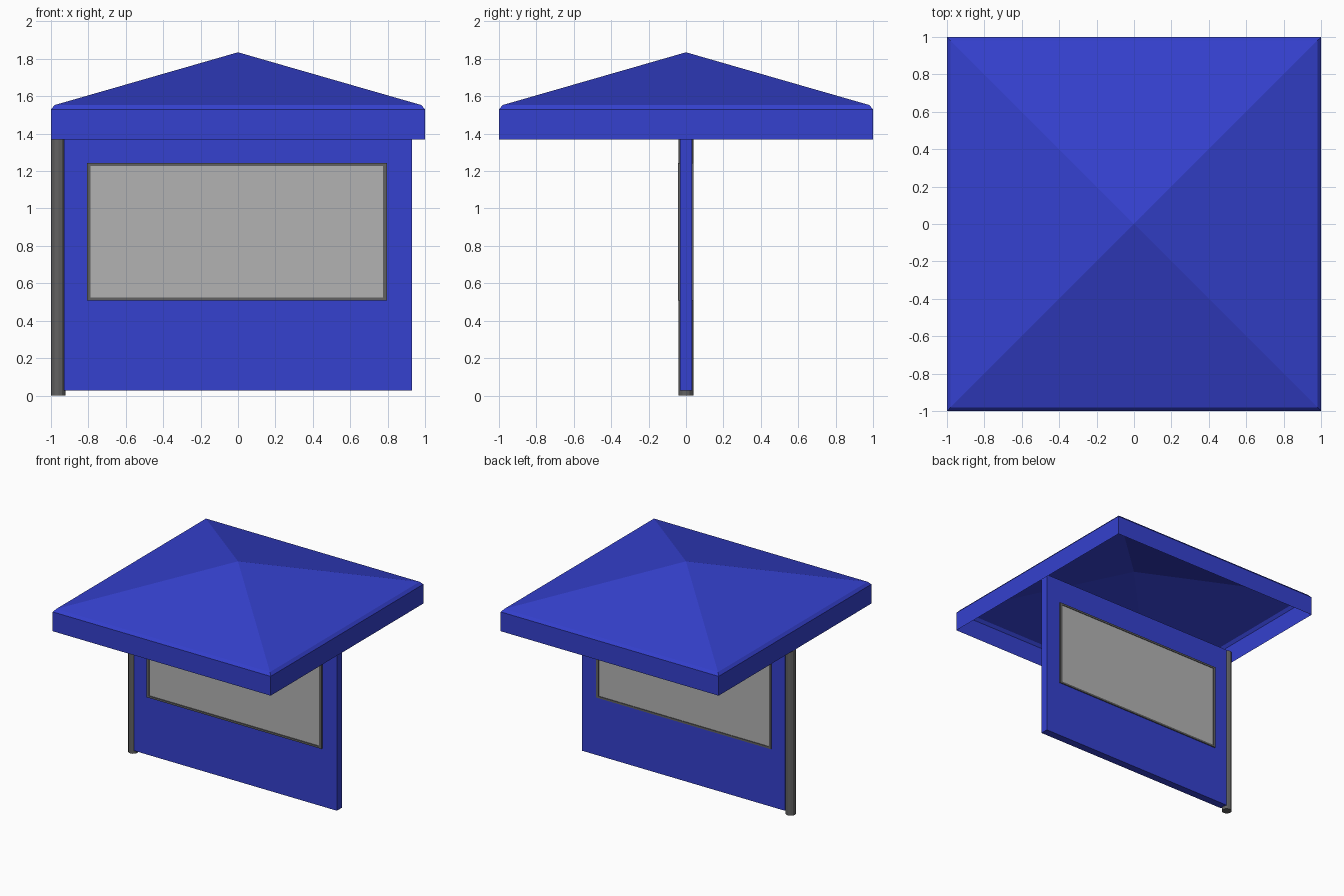
import bpy, bmesh, math

if "Cube" in bpy.data.objects:
    bpy.data.objects.remove(bpy.data.objects["Cube"])

def material(name, rgb):
    m = bpy.data.materials.new(name)
    m.diffuse_color = (*rgb, 1)
    m.use_nodes = True
    m.node_tree.nodes["Principled BSDF"].inputs["Base Color"].default_value = m.diffuse_color
    return m

BLUE = material("blue_paint", (0.035, 0.052, 0.62))
DARK = material("dark_metal", (0.12, 0.12, 0.12))
PALE = material("pale_panel", (0.45, 0.45, 0.45))

def finish(name, bm, mat):
    bmesh.ops.recalc_face_normals(bm, faces=bm.faces)
    me = bpy.data.meshes.new(name)
    bm.to_mesh(me)
    bm.free()
    me.materials.append(mat)
    ob = bpy.data.objects.new(name, me)
    bpy.context.collection.objects.link(ob)
    return ob

def box(name, x0, x1, y0, y1, z0, z1, mat):
    bm = bmesh.new()
    bmesh.ops.create_cube(bm, size=1)
    bmesh.ops.scale(bm, vec=(x1 - x0, y1 - y0, z1 - z0), verts=bm.verts)
    bmesh.ops.translate(bm, vec=((x0 + x1) / 2, (y0 + y1) / 2, (z0 + z1) / 2), verts=bm.verts)
    return finish(name, bm, mat)

def bridge(bm, a, b):
    for i in range(4):
        j = (i + 1) % 4
        bm.faces.new((a[i], a[j], b[j], b[i]))

# Roof: thin open shell with a vertical valance, small bevel and pyramid top
bm = bmesh.new()
rings = [[bm.verts.new((sx * r, sy * r, z)) for sx, sy in ((-1, -1), (1, -1), (1, 1), (-1, 1))]
         for r, z in ((1.0, 1.37), (1.0, 1.53), (0.98, 1.553))]
for a, b in zip(rings, rings[1:]):
    bridge(bm, a, b)
apex = bm.verts.new((0, 0, 1.835))
for i in range(4):
    bm.faces.new((rings[-1][i], rings[-1][(i + 1) % 4], apex))
finish("roof", bm, BLUE)

# Wall reaching up inside the valance
box("wall", -0.93, 0.93, -0.033, 0.033, 0.028, 1.45, BLUE)

# Display panel, visible on both sides of the wall
box("display_panel", -0.795, 0.78, -0.036, 0.036, 0.515, 1.235, PALE)

# Mitred frame around the panel, running through the wall
bm = bmesh.new()
def loop(x0, x1, z0, z1, y):
    return [bm.verts.new((x, y, z)) for x, z in ((x0, z0), (x1, z0), (x1, z1), (x0, z1))]
outer, inner = (-0.808, 0.797, 0.508, 1.242), (-0.788, 0.775, 0.524, 1.226)
loops = [loop(*outer, -0.043), loop(*inner, -0.043), loop(*inner, 0.041), loop(*outer, 0.041)]
for k in range(4):
    bridge(bm, loops[k], loops[(k + 1) % 4])
finish("panel_frame", bm, DARK)

# Support post at the left end of the wall
bm = bmesh.new()
bmesh.ops.create_cone(bm, cap_ends=True, segments=12, radius1=0.039, radius2=0.039, depth=1.45)
bmesh.ops.translate(bm, vec=(-0.961, 0, 0.725), verts=bm.verts)
finish("post", bm, DARK)
